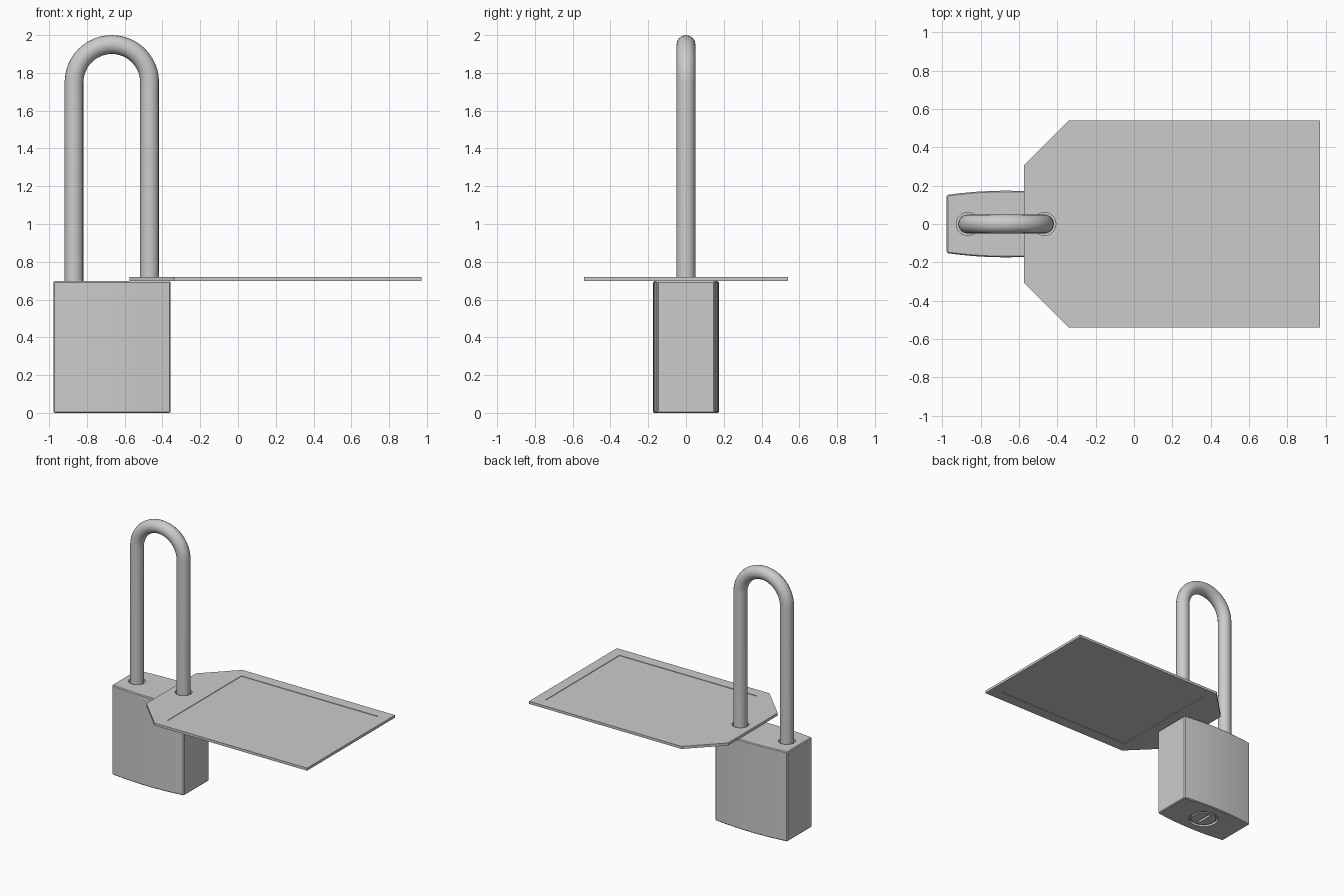
import bpy, bmesh
from math import pi, sin, cos, radians

if "Cube" in bpy.data.objects:
    bpy.data.objects.remove(bpy.data.objects["Cube"])

CX = -0.668          # padlock centre
LEG = 0.2            # half distance between shackle legs


def prism(name, outline, z0, z1):
    """Extrude a flat outline from z0 to z1."""
    bm = bmesh.new()
    face = bm.faces.new([bm.verts.new((x, y, z0)) for x, y in outline])
    top = bmesh.ops.extrude_face_region(bm, geom=[face])["geom"]
    bmesh.ops.translate(bm, vec=(0, 0, z1 - z0),
                        verts=[v for v in top if isinstance(v, bmesh.types.BMVert)])
    bmesh.ops.recalc_face_normals(bm, faces=bm.faces)
    me = bpy.data.meshes.new(name)
    bm.to_mesh(me)
    bm.free()
    ob = bpy.data.objects.new(name, me)
    bpy.context.collection.objects.link(ob)
    return ob


def circle(x, y, r, n=32):
    return [(x + r * cos(2 * pi * i / n), y + r * sin(2 * pi * i / n)) for i in range(n)]


def rect(x0, x1, y0, y1):
    return [(x0, y0), (x1, y0), (x1, y1), (x0, y1)]


def activate(ob):
    bpy.ops.object.select_all(action='DESELECT')
    ob.select_set(True)
    bpy.context.view_layer.objects.active = ob


def cut(ob, outline, z0, z1):
    """Subtract a prism from an object."""
    cutter = prism("cutter", outline, z0, z1)
    cutter.hide_render = True
    mod = ob.modifiers.new("cut", 'BOOLEAN')
    mod.operation, mod.solver, mod.object = 'DIFFERENCE', 'EXACT', cutter
    activate(ob)
    bpy.ops.object.modifier_apply(modifier=mod.name)
    bpy.data.objects.remove(cutter)


# Lock body: bowed front and back, thin edge bevel
N = 10
bow = [(-0.31 + 0.62 * i / N, 0.152 + 0.022 * (1 - (2 * i / N - 1) ** 2)) for i in range(N + 1)]
outline = [(CX + x, -y) for x, y in bow] + [(CX + x, y) for x, y in reversed(bow)]
body = prism("lock_body", outline, 0, 0.697)
bev = body.modifiers.new("bevel", 'BEVEL')
bev.width, bev.segments, bev.limit_method, bev.angle_limit = 0.006, 1, 'ANGLE', radians(40)
activate(body)
bpy.ops.object.modifier_apply(modifier=bev.name)

# Shackle sockets and the key cylinder recess
for s in (-1, 1):
    cut(body, circle(CX + s * LEG, 0, 0.06), 0.65, 0.8)
cut(body, circle(CX, 0, 0.108), -0.1, 0.02)

# Key cylinder with its slot
key = prism("key_cylinder", circle(CX, 0, 0.09), 0.003, 0.03)
cut(key, rect(CX - 0.01, CX + 0.01, -0.065, 0.065), -0.1, 0.02)

# Shackle: round bar swept along a U path
M = 24
path = [(CX - LEG, 0.64)]
path += [(CX - LEG * cos(pi * i / M), 1.75 + LEG * sin(pi * i / M)) for i in range(M + 1)]
path += [(CX + LEG, 0.64)]
cu = bpy.data.curves.new("shackle", 'CURVE')
cu.dimensions = '3D'
cu.bevel_depth, cu.bevel_resolution, cu.use_fill_caps = 0.05, 6, True
sp = cu.splines.new('POLY')
sp.points.add(len(path) - 1)
for p, (x, z) in zip(sp.points, path):
    p.co = (x, 0, z, 1)
shackle = bpy.data.objects.new("shackle", cu)
bpy.context.collection.objects.link(shackle)
activate(shackle)
bpy.ops.object.convert(target='MESH')
bpy.ops.object.shade_smooth_by_angle(angle=radians(40))

# Tag: clipped corners, hole for the shackle, shallow panel on both sides
half = [(0.972, 0.54), (-0.34, 0.54), (-0.575, 0.305)]
tag = prism("tag", half + [(x, -y) for x, y in reversed(half)], 0.699, 0.719)
cut(tag, circle(CX + LEG, 0, 0.06), 0.6, 0.8)
panel = rect(-0.29, 0.89, -0.455, 0.455)
cut(tag, panel, 0.715, 0.8)
cut(tag, panel, 0.6, 0.703)
